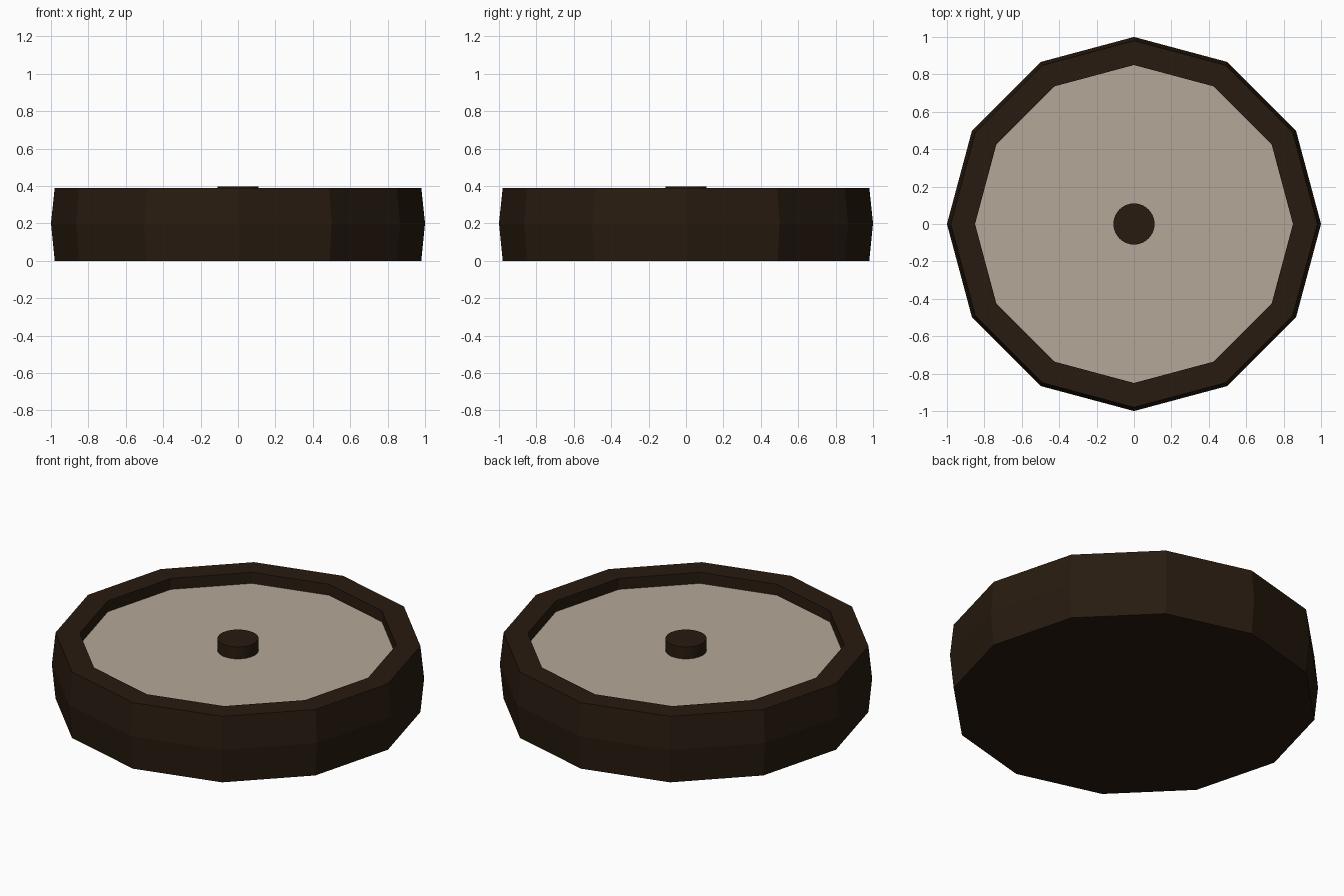
import bpy, bmesh, math

if "Cube" in bpy.data.objects:
    bpy.data.objects.remove(bpy.data.objects["Cube"])


def material(name, color):
    m = bpy.data.materials.new(name)
    m.diffuse_color = (*color, 1)
    m.use_nodes = True
    m.node_tree.nodes["Principled BSDF"].inputs["Base Color"].default_value = m.diffuse_color
    return m


def lathe(name, profile, sides, mat, cap_start=False, cap_end=False):
    """Stack polygon rings from (radius, z) pairs and bridge them."""
    bm = bmesh.new()
    rings = []
    for r, z in profile:
        rings.append([bm.verts.new((r * math.cos(math.tau * i / sides),
                                    r * math.sin(math.tau * i / sides), z))
                      for i in range(sides)])
    for a, b in zip(rings, rings[1:]):
        for i in range(sides):
            j = (i + 1) % sides
            bm.faces.new((a[i], a[j], b[j], b[i]))
    if cap_start:
        bm.faces.new(rings[0][::-1])
    if cap_end:
        bm.faces.new(rings[-1])
    mesh = bpy.data.meshes.new(name)
    bm.to_mesh(mesh)
    bm.free()
    mesh.materials.append(mat)
    obj = bpy.data.objects.new(name, mesh)
    bpy.context.collection.objects.link(obj)
    return obj


dark = material("dark_brown", (0.021, 0.011, 0.005))
cream = material("cream", (0.456, 0.39, 0.314))

FLOOR = 0.325

# Twelve-sided casing: closed base, bulged wall, flat rim, inner wall
lathe("casing", [(0.98, 0), (1.0, 0.2), (0.98, 0.39), (0.85, 0.39), (0.85, FLOOR)],
      12, dark, cap_start=True)

# Recessed pale face
lathe("face_plate", [(0.85, FLOOR)], 12, cream, cap_end=True)

# Round centre hub
hub = lathe("centre_hub", [(0.11, FLOOR), (0.11, 0.396)], 32, dark, cap_end=True)
bpy.context.view_layer.objects.active = hub
hub.select_set(True)
bpy.ops.object.shade_smooth_by_angle(angle=math.radians(30))
